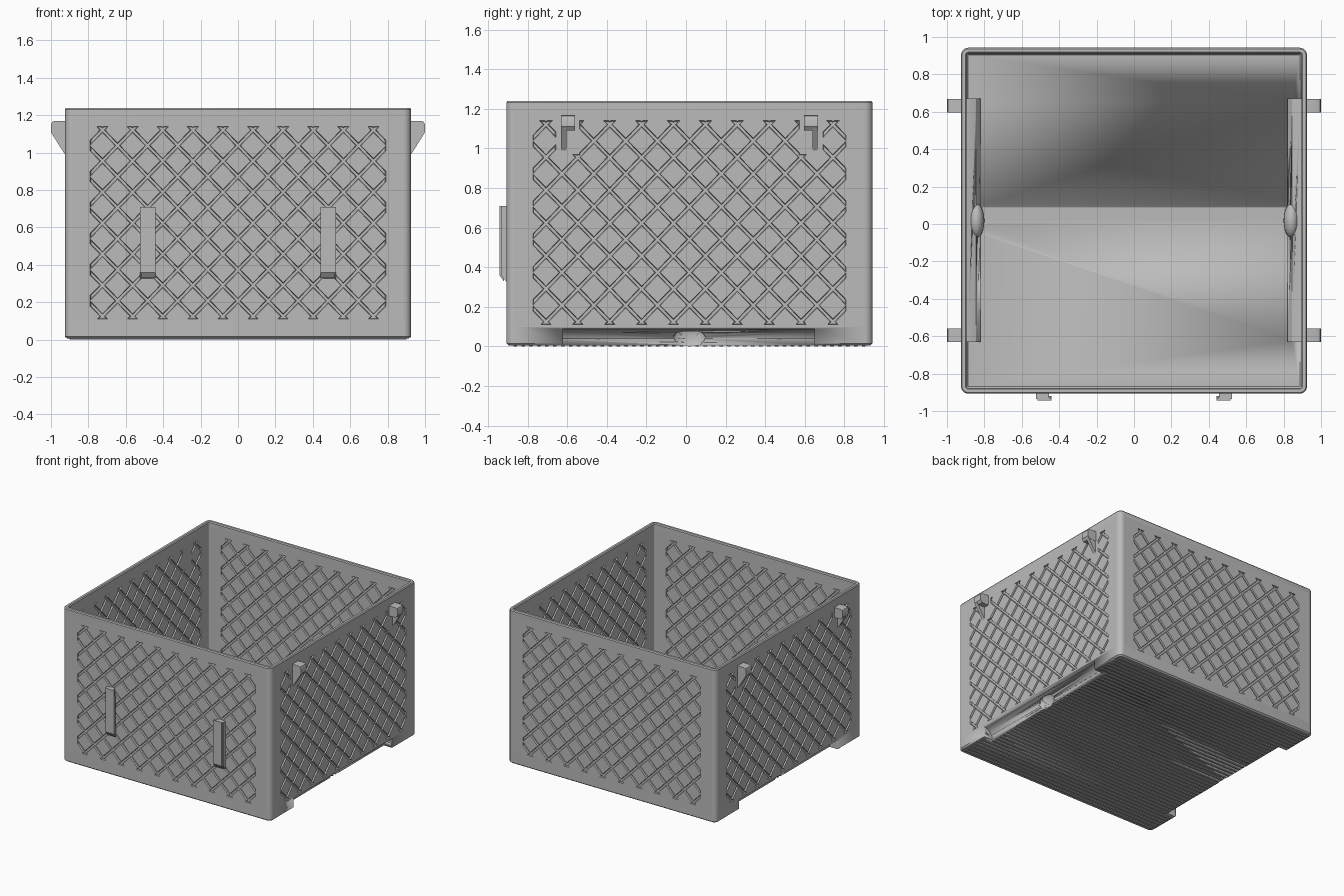
import bpy, bmesh, math
from mathutils import Matrix, Vector

cube = bpy.data.objects.get("Cube")
if cube:
    bpy.data.objects.remove(cube, do_unlink=True)

HALF, RADIUS, WALL = 0.925, 0.04, 0.03      # half width, corner radius, wall thickness
CY, TOP = 0.0175, 1.24                      # box centre in y, rim height
PANEL_LOW, PANEL_HIGH = 0.1, 1.2            # patterned wall panel
PITCH_X, PITCH_Z, Z_CROSS = 0.161, 0.166, 0.125
BAND = 0.085                                # groove half width, in lattice units
ARC = 6

grey = bpy.data.materials.new("plain_grey")
grey.use_nodes = True
grey.diffuse_color = (0.5, 0.5, 0.5, 1)
grey.node_tree.nodes["Principled BSDF"].inputs["Base Color"].default_value = (0.5, 0.5, 0.5, 1)


def finish(name, bm, recalc=True):
    if recalc:
        bmesh.ops.recalc_face_normals(bm, faces=bm.faces[:])
    me = bpy.data.meshes.new(name)
    bm.to_mesh(me)
    bm.free()
    me.materials.append(grey)
    me.shade_smooth()
    me.set_sharp_from_angle(angle=math.radians(30))
    ob = bpy.data.objects.new(name, me)
    bpy.context.collection.objects.link(ob)
    return ob


def prism(bm, section, place, a, b):
    """Extrude a 2D section between a and b; place(p, q, t) gives the 3D point."""
    ends = [[bm.verts.new(place(p, q, t)) for p, q in section] for t in (a, b)]
    n = len(section)
    bm.faces.new(ends[0])
    bm.faces.new(ends[1][::-1])
    for i in range(n):
        j = (i + 1) % n
        bm.faces.new((ends[0][i], ends[0][j], ends[1][j], ends[1][i]))


def along_y(p, q, t):
    return (p, t, q)


def along_x(p, q, t):
    return (t, p, q)


def loop(bm, inset, z):
    """Rounded square outline moved inwards by inset."""
    r, c = max(RADIUS - inset, 0.004), HALF - max(RADIUS, inset + 0.004)
    verts = []
    for k in range(4):
        cx, cy = c * (1, -1, -1, 1)[k], c * (1, 1, -1, -1)[k]
        for i in range(ARC + 1):
            a = math.pi / 2 * (k + i / ARC)
            verts.append(bm.verts.new((cx + r * math.cos(a), CY + cy + r * math.sin(a), z)))
    return verts


def loft(bm, profile, open_walls=False):
    rings = [loop(bm, *p) for p in profile]
    n = len(rings[0])
    for s in range(len(rings) - 1):
        tall = abs(profile[s][1] - profile[s + 1][1]) > 0.5
        for j in range(n):
            if open_walls and tall and (j + 1) % (ARC + 1) == 0:
                continue                    # leave room for the wall panel
            k = (j + 1) % n
            bm.faces.new((rings[s][j], rings[s][k], rings[s + 1][k], rings[s + 1][j]))
    return rings


def mirror(ob):
    ob.modifiers.new("mirror", 'MIRROR').use_axis[0] = True


# Corner posts and rounded rim
bm = bmesh.new()
loft(bm, [(0, PANEL_LOW), (0, PANEL_HIGH), (0, TOP - 0.008), (0.006, TOP), (WALL - 0.006, TOP),
          (WALL, TOP - 0.008), (WALL, PANEL_HIGH), (WALL, PANEL_LOW)], open_walls=True)
finish("corner_posts_and_rim", bm)

# Floor tray
bm = bmesh.new()
rings = loft(bm, [(0.012, 0.006), (0, 0.016), (0, PANEL_LOW), (WALL, PANEL_LOW),
                  (WALL, 0.05), (WALL + 0.008, 0.04)])
bm.faces.new(rings[0][::-1])
bm.faces.new(rings[-1])
floor_tray = finish("floor_tray", bm)


# Wall panels with crossing diagonal grooves on both faces
def in_lattice(co, pads):
    if not (abs(co.x) < 0.79 and 0.11 < co.z < 1.14):
        return False
    return not (pads and 0.555 < abs(co.x) < 0.675 and co.z > 0.97)


def in_groove(co):
    u, w = co.x / PITCH_X - 0.5, (co.z - Z_CROSS) / PITCH_Z
    return any(abs(d - round(d)) < BAND for d in (u + w, u - w))


def wall_panel(name, turn, pads):
    bm = bmesh.new()
    h = HALF - RADIUS
    bm.faces.new([bm.verts.new(c) for c in ((-h, 0, PANEL_LOW), (h, 0, PANEL_LOW),
                                            (h, 0, PANEL_HIGH), (-h, 0, PANEL_HIGH))])

    def cut(point, normal, inside_only=True):
        faces = [f for f in bm.faces
                 if not inside_only or in_lattice(f.calc_center_median(), pads)]
        geom = faces + list({e for f in faces for e in f.edges}) + list({v for f in faces for v in f.verts})
        bmesh.ops.bisect_plane(bm, geom=geom, dist=1e-5, plane_co=point, plane_no=normal)

    for x in (0.79, 0.555, 0.675) if pads else (0.79,):
        for s in (-x, x):
            cut((s, 0, 0), (1, 0, 0), False)
    for z in (0.11, 0.97, 1.14) if pads else (0.11, 1.14):
        cut((0, 0, z), (0, 0, 1), False)
    for slope in (-1, 1):
        normal = Vector((1 / PITCH_X, 0, slope / PITCH_Z))
        for n in range(-13, 14):
            for edge in (-BAND, BAND):
                cut(((n + edge + 0.5) * PITCH_X, 0, Z_CROSS), normal)
    grooves = [f for f in bm.faces if in_lattice(f.calc_center_median(), pads)
               and in_groove(f.calc_center_median())]
    bmesh.ops.inset_region(bm, faces=grooves, thickness=0.003, depth=-0.011, use_even_offset=True)
    copy = bmesh.ops.duplicate(bm, geom=bm.verts[:] + bm.edges[:] + bm.faces[:])["geom"]
    for v in (g for g in copy if isinstance(g, bmesh.types.BMVert)):
        v.co.y = WALL - v.co.y
    bmesh.ops.reverse_faces(bm, faces=[g for g in copy if isinstance(g, bmesh.types.BMFace)])
    bm.transform(Matrix.Translation((0, CY, 0)) @ Matrix.Rotation(turn * math.pi / 2, 4, 'Z')
                 @ Matrix.Translation((0, -HALF, 0)))
    finish(name, bm, recalc=False)


for i, side in enumerate(("front", "left", "back", "right")):
    wall_panel(side + "_wall_panel", i, side in ("left", "right"))

# Grip recess under each side: inner cover, thumb bump and their cutters
Y0, Y1 = -0.62, 0.65


def ball(name, x, z, size):
    bm = bmesh.new()
    bmesh.ops.create_uvsphere(bm, u_segments=24, v_segments=12, radius=1)
    bm.transform(Matrix.Translation((x, CY, z)) @ Matrix.Diagonal((*size, 1)))
    return finish(name, bm)


for s, side in ((1, "left"), (-1, "right")):
    bm = bmesh.new()
    prism(bm, [(s * x, z) for x, z in ((0.91, 0.112), (0.89, 0.112), (0.845, 0.095),
                                       (0.82, 0.06), (0.82, 0.02), (0.91, 0.02))],
          along_y, Y0 - 0.01, Y1 + 0.02)
    cover = finish(side + "_grip_cover", bm)
    bump = ball(side + "_grip_bump", s * 0.842, 0.065, (0.042, 0.092, 0.06))
    bm = bmesh.new()
    prism(bm, [(s * x, z) for x, z in ((0.96, 0.09), (0.9, 0.088), (0.865, 0.07),
                                       (0.842, 0.035), (0.838, -0.02), (0.96, -0.02))],
          along_y, Y0, Y1)
    cutters = [finish(side + "_grip_cutter", bm),
               ball(side + "_bump_cutter", s * 0.848, 0.05, (0.032, 0.08, 0.062))]
    for c in cutters:
        c.hide_render = True
        c.display_type = 'WIRE'
        c.hide_set(True)
        for ob in (floor_tray, cover, bump):
            mod = ob.modifiers.new("recess", 'BOOLEAN')
            mod.operation, mod.object, mod.solver = 'DIFFERENCE', c, 'EXACT'

# The lowest strip of each side panel lies above the recess; ribs run under the floor
bm = bmesh.new()
count = 45
for i in range(count):
    y = CY + (i - (count - 1) / 2) * 0.04
    h = 0.83 if Y0 - 0.02 < y < Y1 + 0.02 else 0.9
    prism(bm, [(y - 0.011, 0.008), (y + 0.011, 0.008), (y + 0.008, 0), (y - 0.008, 0)], along_x, -h, h)
finish("floor_ribs", bm)

# Side hooks: a rounded head on a tapering web
head = [(0.915, 1.17), (0.98, 1.17), (0.994, 1.164), (1, 1.15), (1, 1.11), (0.985, 1.09), (0.915, 1.09)]
web = [(0.915, 1.13), (0.998, 1.13), (0.998, 1.105), (0.925, 0.99), (0.915, 0.99)]
for name, a, b, c, d in (("front_hooks", -0.632, -0.56, -0.63, -0.603),
                         ("back_hooks", 0.595, 0.667, 0.638, 0.665)):
    bm = bmesh.new()
    prism(bm, head, along_y, a, b)
    prism(bm, web, along_y, c, d)
    mirror(finish(name, bm))

# Front clips: a wide cap on a narrower stem, chamfered at the foot
bm = bmesh.new()
prism(bm, [(-0.9, 0.71), (-0.935, 0.71), (-0.935, 0.36), (-0.905, 0.325), (-0.9, 0.325)],
      along_x, 0.455, 0.524)
prism(bm, [(-0.93, 0.71), (-0.9425, 0.71), (-0.9425, 0.36), (-0.92, 0.33)], along_x, 0.44, 0.515)
mirror(finish("front_clips", bm))
